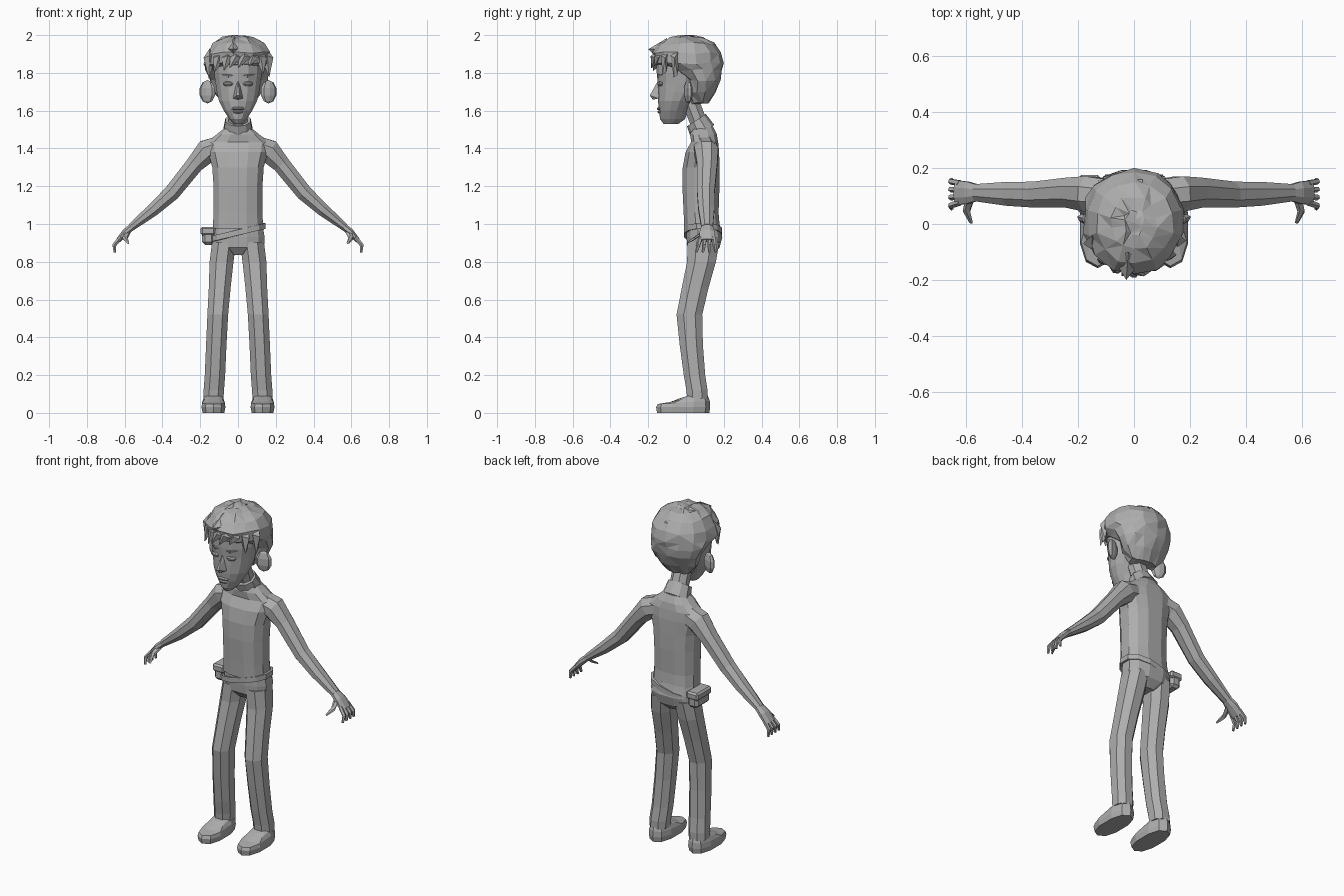
import bpy, bmesh, math, random
from mathutils import Vector as V

random.seed(4)
grey = bpy.data.materials.new("plain grey")
grey.diffuse_color = (0.42, 0.42, 0.42, 1)


def finish(name, bm):
    bmesh.ops.recalc_face_normals(bm, faces=bm.faces)
    me = bpy.data.meshes.new(name)
    bm.to_mesh(me)
    bm.free()
    me.materials.append(grey)
    ob = bpy.data.objects.new(name, me)
    bpy.context.collection.objects.link(ob)
    return ob


def loft(name, rings, n=8, power=2.0, jitter=0.0):
    """Skin closed rings, each given as (centre, half axis u, half axis v)."""
    bm = bmesh.new()
    loops = []
    for c, u, v in rings:
        loop = []
        for i in range(n):
            a = 2 * math.pi * (i + 0.5) / n
            k = [math.copysign(abs(t) ** (2 / power), t) for t in (math.cos(a), math.sin(a))]
            p = V(c) + V(u) * k[0] + V(v) * k[1]
            loop.append(bm.verts.new(p + V([random.uniform(-jitter, jitter) for _ in range(3)])))
        loops.append(loop)
    for a, b in zip(loops, loops[1:]):
        for i in range(n):
            j = (i + 1) % n
            bm.faces.new((a[i], a[j], b[j], b[i]))
    bm.faces.new(loops[0])
    bm.faces.new(loops[-1])
    if jitter:
        bmesh.ops.triangulate(bm, faces=bm.faces)
    return finish(name, bm)


def level(rows):
    """Flat rings from (z, half width, front y, back y)."""
    return [((0, (a + b) / 2, z), (w, 0, 0), (0, (b - a) / 2, 0)) for z, w, a, b in rows]


def tube(name, pts, n=6, side=1):
    """Limb along points (x, y, z, half width, half thickness)."""
    P = [V((side * p[0], p[1], p[2])) for p in pts]
    rings = []
    for i, p in enumerate(pts):
        d = (P[min(i + 1, len(P) - 1)] - P[max(i - 1, 0)]).normalized()
        w = (V((0, 1, 0)) - d * d.y).normalized()
        rings.append((P[i], w * p[3], d.cross(w) * p[4]))
    return loft(name, rings, n)


def blob(name, loc, size, turn=0.0):
    bm = bmesh.new()
    bmesh.ops.create_uvsphere(bm, u_segments=8, v_segments=5, radius=1)
    ob = finish(name, bm)
    ob.location, ob.scale, ob.rotation_euler.z = loc, size, turn
    return ob


def solid(name, pts):
    bm = bmesh.new()
    bmesh.ops.convex_hull(bm, input=[bm.verts.new(p) for p in pts])
    return finish(name, bm)


# Sweater body and tilted collar
loft("sweater", level([(0.975, .137, -.012, .182), (1.06, .133, -.015, .175), (1.2, .133, -.022, .18),
                       (1.3, .14, -.02, .18), (1.38, .162, -.005, .178), (1.435, .168, .025, .172),
                       (1.475, .115, .02, .165), (1.515, .065, .03, .145)]), 12, 2.5)
tilt = V((0, .83, .55))
loft("collar", [((0, .09, 1.485), (.083, 0, 0), tilt * .072), ((0, .055, 1.55), (.07, 0, 0), tilt * .06),
                ((0, .056, 1.547), (.055, 0, 0), tilt * .047)], 10)
loft("neck", [((0, .085, 1.49), (.055, 0, 0), tilt * .05), ((0, .02, 1.66), (.055, 0, 0), tilt * .05)], 8)

# Trousers, belt and pouch
loft("hips", level([(.835, .045, .04, .14), (.875, .142, .005, .18), (.93, .145, 0, .195),
                    (1.0, .133, 0, .18)]), 12, 2.4)
loft("belt", [((0, .09, z), (w, 0, .035), (0, w * .69, 0)) for z, w in
              ((.94, .135), (.94, .15), (.97, .15), (.97, .135))], 12, 2.4)


def box(name, lo, hi, bev):
    bm = bmesh.new()
    bmesh.ops.create_cube(bm, size=1)
    for v in bm.verts:
        v.co = V([(a + b) / 2 + t * (b - a) for a, b, t in zip(lo, hi, v.co)])
    bmesh.ops.bevel(bm, geom=bm.edges[:], offset=bev, segments=1, affect='EDGES')
    return finish(name, bm)


box("pouch", (-.19, .04, .89), (-.125, .17, .975), .015)
box("pouch_flap", (-.198, .035, .94), (-.12, .175, .985), .01)

for s, side in ((1, "left"), (-1, "right")):
    # Leg and shoe
    legs = [(.905, .074, .093, .068, .09), (.8, .087, .082, .068, .082), (.66, .097, .048, .062, .076),
            (.52, .107, .018, .059, .073), (.36, .115, .028, .058, .066), (.2, .122, .045, .058, .061),
            (.12, .128, .058, .058, .06), (.075, .13, .06, .057, .058)]
    loft(side + "_leg", [((s * x, y, z), (rx, 0, 0), (0, ry, 0)) for z, x, y, rx, ry in legs], 8, 2.2)
    loft(side + "_shoe", [((s * .13, y, z), (w, 0, 0), (0, l, rise)) for y, z, w, l, rise in
                          ((-.015, 0, .06, .138, 0), (-.015, .03, .066, .143, 0), (-.012, .055, .062, .138, .008),
                           (.01, .08, .05, .10, .025), (.04, .097, .035, .06, .015))], 10, 2.4)
    # Sleeve, palm, fingers and thumb
    tube(side + "_arm", [(.10, .10, 1.405, .065, .065), (.165, .108, 1.385, .068, .068),
                         (.23, .112, 1.315, .058, .05), (.35, .105, 1.165, .05, .046),
                         (.45, .108, 1.075, .046, .037), (.565, .112, .983, .033, .022)], 8, s)
    tube(side + "_palm", [(.555, .112, .99, .03, .02), (.595, .112, .957, .043, .02),
                          (.635, .112, .912, .047, .014)], 8, s)
    for i, tip in enumerate((.055, .09, .125, .158)):
        y = .077 + i * .023
        tube(side + "_finger_%d" % (i + 1), [(.622, y, .928, .012, .012), (.655, (y + tip) / 2, .888, .011, .011),
                                             (.652, tip, .85, .007, .007)], 5, s)
    thumb = [V((s * x, y, z)) for x, y, z in ((.585, .095, .96), (.598, .045, .925), (.582, .005, .9))]
    loft(side + "_thumb", [(p, (r, 0, 0), (0, r * .5, r)) for p, r in zip(thumb, (.018, .014, .007))], 5)
    # Ear and eye
    blob(side + "_ear", (s * .162, .012, 1.70), (.046, .02, .062), s * .35)
    blob(side + "_eye", (s * .053, -.136, 1.742), (.028, .014, .013), s * .3)
    solid(side + "_brow", [(s * x, y, z) for x, y, z in ((.022, -.15, 1.785), (.085, -.125, 1.79), (.05, -.152, 1.79),
                                                         (.05, -.145, 1.772), (.05, -.12, 1.80))])

# Face
loft("head", level([(1.53, .024, -.118, -.04), (1.555, .046, -.137, -.005), (1.60, .077, -.143, .01),
                    (1.65, .103, -.148, .04), (1.70, .115, -.15, .08), (1.745, .122, -.15, .09),
                    (1.80, .13, -.155, .1), (1.88, .13, -.155, .1)]), 14)
solid("nose", [(0, -.145, 1.765), (.012, -.14, 1.74), (-.012, -.14, 1.74), (.008, -.192, 1.68), (-.008, -.192, 1.68),
               (.026, -.145, 1.665), (-.026, -.145, 1.665), (0, -.175, 1.658)])
blob("upper_lip", (0, -.141, 1.611), (.04, .013, .009))
blob("lower_lip", (0, -.139, 1.594), (.032, .013, .009))

# Faceted hair with fringe locks
loft("hair", level([(1.64, .085, .03, .115), (1.70, .125, .0, .155), (1.76, .155, -.005, .183),
                    (1.815, .172, -.08, .195), (1.85, .18, -.165, .197), (1.905, .17, -.178, .188),
                    (1.955, .138, -.145, .155), (1.985, .085, -.09, .1), (1.995, .035, -.04, .05)]),
     14, 2.1, .007)
locks = [(-.15, -.07, -.155, -.085, 1.77), (-.1, -.125, -.125, -.14, 1.80), (-.055, -.155, -.075, -.175, 1.81),
         (-.01, -.165, -.045, -.185, 1.825), (.035, -.165, .0, -.182, 1.825), (.08, -.145, .06, -.168, 1.835),
         (.12, -.11, .135, -.125, 1.79), (.155, -.06, .165, -.065, 1.775)]
for i, (x, y, tx, ty, tz) in enumerate(locks):
    solid("fringe_lock_%d" % (i + 1), [(x - .032, y, 1.88), (x + .032, y, 1.88), (x, y - .022, 1.89),
                                       (x, y + .03, 1.93), (tx, ty, tz), (tx, ty + .02, tz + .015)])
solid("front_quiff", [(-.075, -.12, 1.93), (.03, -.13, 1.93), (-.02, -.1, 1.985), (-.02, -.15, 1.88),
                      (-.028, -.2, 1.925)])
solid("crown_lock", [(-.07, .1, 1.955), (.03, .11, 1.96), (.03, .16, 1.945), (-.07, .15, 1.94),
                     (-.02, .0, 1.999), (.03, .03, 1.998)])
